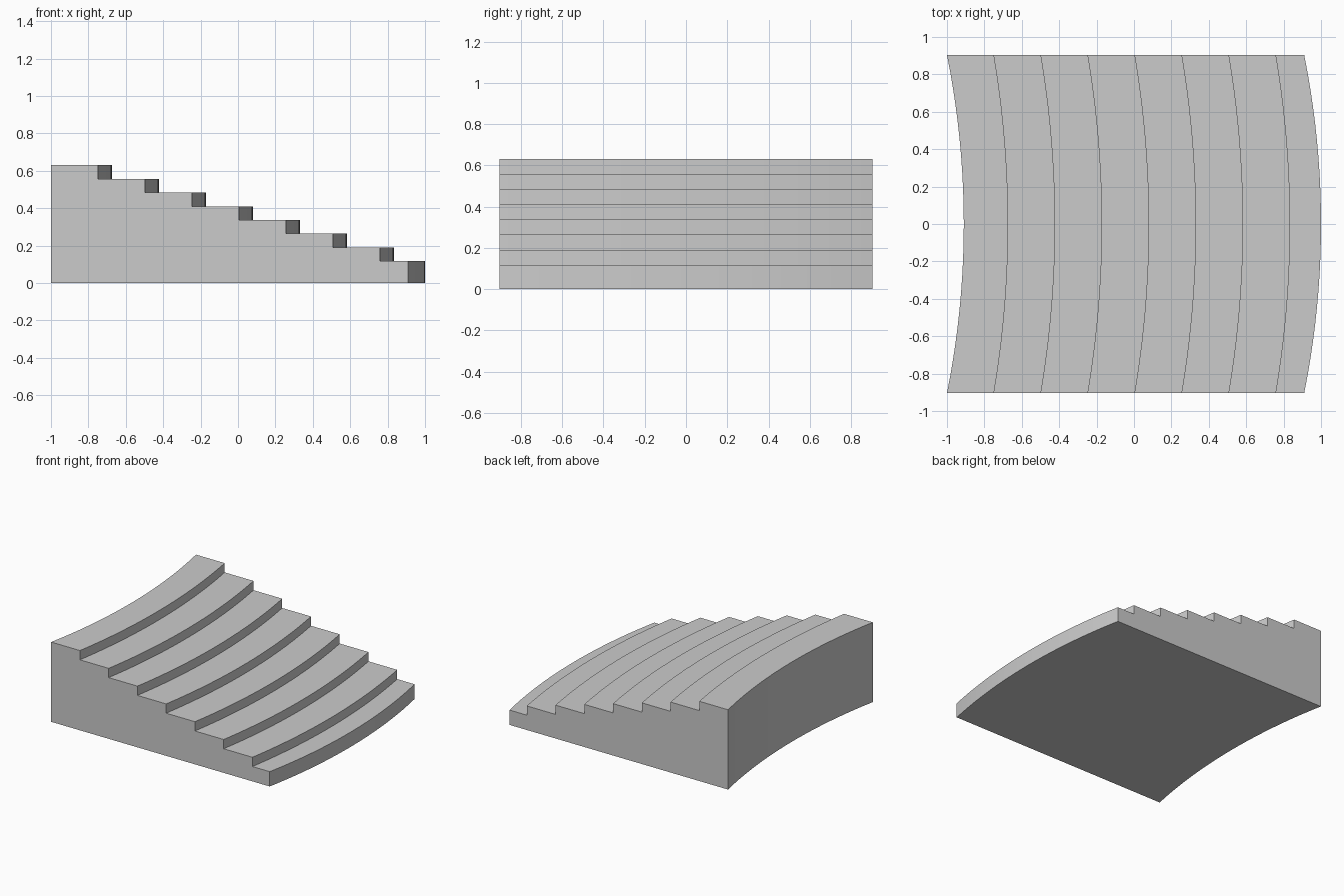
import bpy, bmesh, math

if "Cube" in bpy.data.objects:
    bpy.data.objects.remove(bpy.data.objects["Cube"])

STEPS = 8
HALF = 0.904          # half depth in y
SEGS = 20             # segments along each curved edge
END_BOW, STEP_BOW = 0.09, 0.076

# Stepped profile: (x at the flat sides, z, how far the middle bows toward +x)
profile = [(-1.0, 0.0, END_BOW), (-1.0, 0.63, END_BOW)]
for i in range(STEPS - 1):
    x, z = -0.749 + 0.2513 * i, 0.63 - 0.0733 * i
    profile += [(x, z, STEP_BOW), (x, z - 0.0733, STEP_BOW)]
profile += [(0.91, 0.117, END_BOW), (0.91, 0.0, END_BOW)]


def arc(y, bow):
    """Circular-arc offset, zero at both sides and equal to bow at y = 0."""
    r = (HALF ** 2 + bow ** 2) / (2 * bow)
    return math.sqrt(r * r - y * y) - (r - bow)


# Sweep the profile across the depth
bm = bmesh.new()
rows = []
for s in range(SEGS + 1):
    y = -HALF + 2 * HALF * s / SEGS
    rows.append([bm.verts.new((x + arc(y, b), y, z)) for x, z, b in profile])

n = len(profile)
for a, b in zip(rows, rows[1:]):
    for i in range(n):
        j = (i + 1) % n
        bm.faces.new((a[i], a[j], b[j], b[i]))

# Flat side walls
bm.faces.new(rows[0])
bm.faces.new(rows[-1])
bmesh.ops.recalc_face_normals(bm, faces=bm.faces)

mesh = bpy.data.meshes.new("curved_steps")
bm.to_mesh(mesh)
bm.free()
steps = bpy.data.objects.new("curved_steps", mesh)
bpy.context.collection.objects.link(steps)

# Smooth curved risers, crisp step edges
bpy.context.view_layer.objects.active = steps
steps.select_set(True)
bpy.ops.object.shade_smooth_by_angle(angle=math.radians(30))
